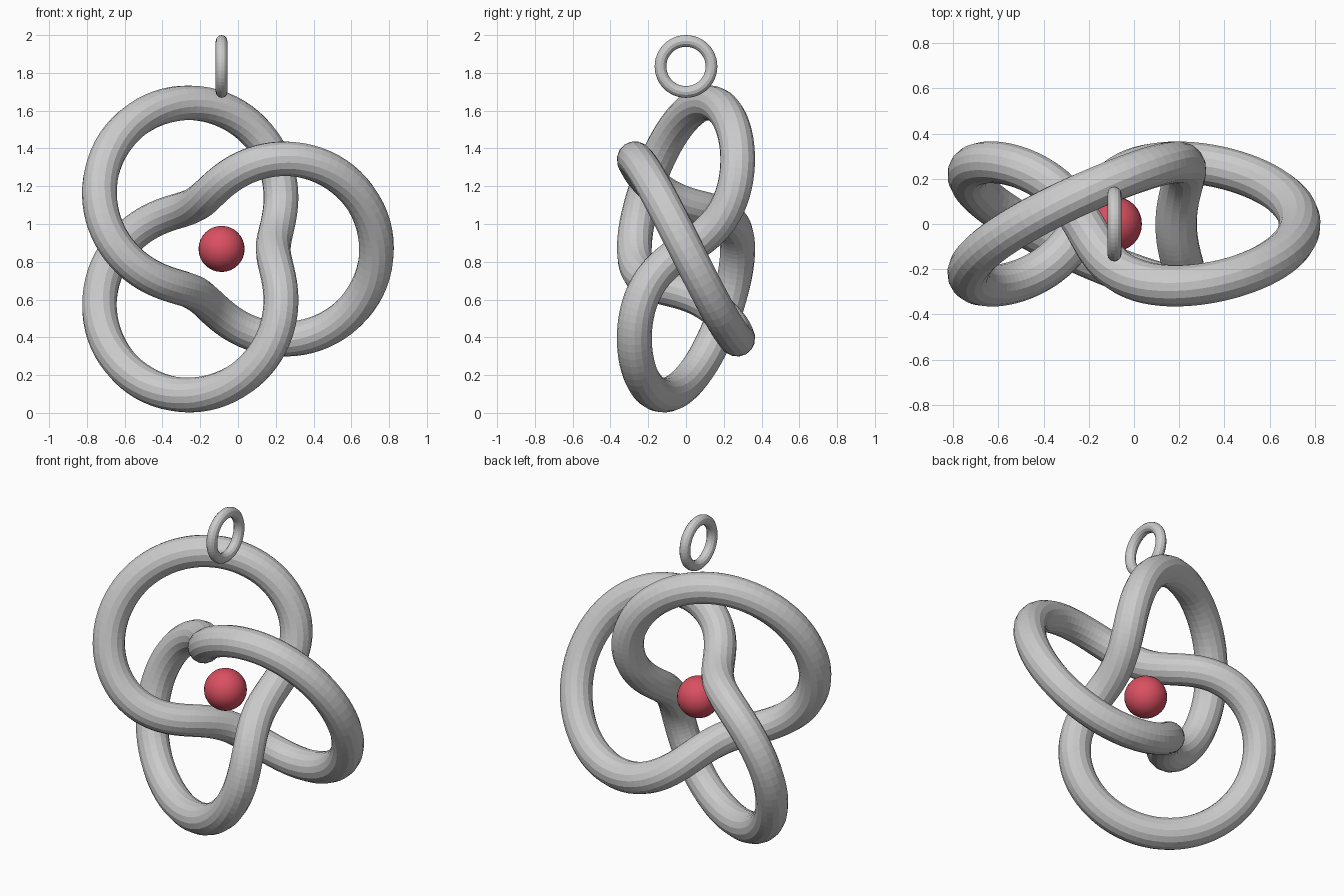
import bpy
from math import sin, cos, pi

if "Cube" in bpy.data.objects:
    bpy.data.objects.remove(bpy.data.objects["Cube"])

CX, CZ = -0.087, 0.868     # centre of the knot
S, TUBE = 0.2735, 0.0925   # knot scale and tube radius
STEPS = 240

# Trefoil knot: a round tube swept along a closed path
curve = bpy.data.curves.new("knot", 'CURVE')
curve.dimensions = '3D'
curve.bevel_depth = TUBE
curve.bevel_resolution = 6
spline = curve.splines.new('POLY')
spline.points.add(STEPS - 1)
spline.use_cyclic_u = True
spline.use_smooth = False
for i, p in enumerate(spline.points):
    t = 2 * pi * i / STEPS
    r = S * (2 + cos(3 * t))
    p.co = (CX + r * cos(2 * t), -S * sin(3 * t), CZ + r * sin(2 * t), 1)
knot = bpy.data.objects.new("knot", curve)
bpy.context.collection.objects.link(knot)
bpy.context.view_layer.objects.active = knot
knot.select_set(True)
bpy.ops.object.convert(target='MESH')

# Red bead floating in the middle
bpy.ops.mesh.primitive_uv_sphere_add(segments=32, ring_count=16, radius=0.122,
                                     location=(CX, 0, CZ))
bead = bpy.context.object
bead.name = "bead"
bpy.ops.object.shade_smooth()
red = bpy.data.materials.new("red")
red.diffuse_color = (0.7, 0.08, 0.12, 1)
red.use_nodes = True
red.node_tree.nodes["Principled BSDF"].inputs["Base Color"].default_value = red.diffuse_color
bead.data.materials.append(red)

# Hanging ring on top, facing sideways
bpy.ops.mesh.primitive_torus_add(major_radius=0.135, minor_radius=0.031,
                                 major_segments=48, minor_segments=12,
                                 location=(CX, 0, 1.834), rotation=(0, pi / 2, 0))
bpy.context.object.name = "hanging_ring"
